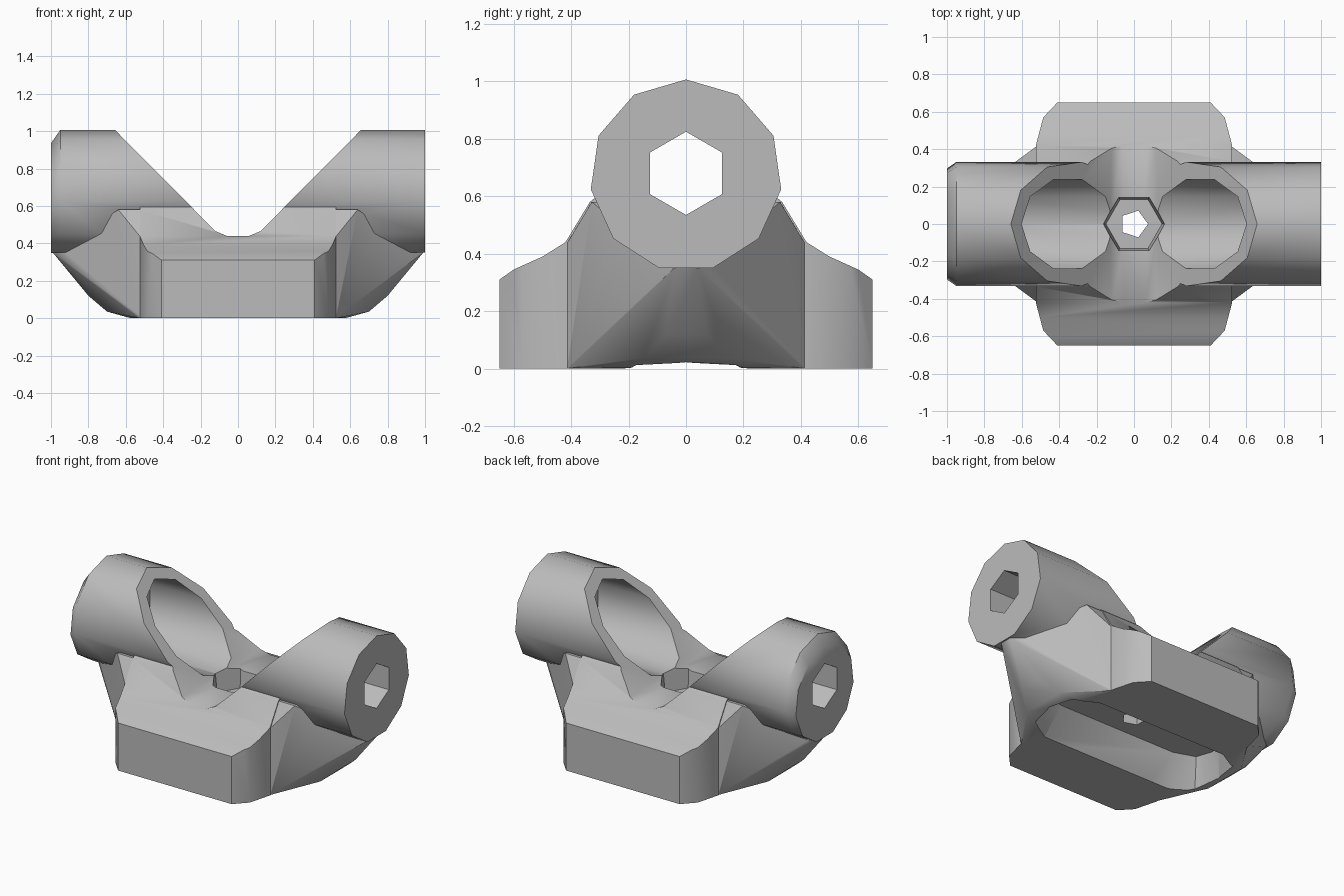
import bpy, bmesh, math

if "Cube" in bpy.data.objects:
    bpy.data.objects.remove(bpy.data.objects["Cube"])

grey = bpy.data.materials.new("plain grey")
grey.use_nodes = True
grey.diffuse_color = (0.5, 0.5, 0.5, 1)
grey.node_tree.nodes["Principled BSDF"].inputs["Base Color"].default_value = grey.diffuse_color


def finish(bm, name):
    bmesh.ops.recalc_face_normals(bm, faces=bm.faces)
    mesh = bpy.data.meshes.new(name)
    bm.to_mesh(mesh)
    bm.free()
    mesh.materials.append(grey)
    obj = bpy.data.objects.new(name, mesh)
    bpy.context.collection.objects.link(obj)
    return obj


def loft(name, rings):
    """Closed solid through rings with equal point counts."""
    bm = bmesh.new()
    loops = [[bm.verts.new(p) for p in ring] for ring in rings]
    n = len(loops[0])
    for a, b in zip(loops, loops[1:]):
        for i in range(n):
            bm.faces.new((a[i], a[(i + 1) % n], b[(i + 1) % n], b[i]))
    bm.faces.new(loops[0])
    bm.faces.new(loops[-1])
    return finish(bm, name)


def ring_x(x, radius, z, sides):
    turn = 2 * math.pi / sides
    return [(x, radius * math.sin(i * turn), z + radius * math.cos(i * turn)) for i in range(sides)]


def ring_z(z, radius, sides):
    turn = 2 * math.pi / sides
    return [(radius * math.cos(i * turn), radius * math.sin(i * turn), z) for i in range(sides)]


def mirrored(half):
    """Mirror an outline across its first coordinate."""
    return half + [(-a, b) for a, b in reversed(half)]


def combine(target, tool, operation):
    mod = target.modifiers.new(operation, "BOOLEAN")
    mod.operation = operation
    mod.solver = "EXACT"
    mod.object = tool
    bpy.context.view_layer.objects.active = target
    bpy.ops.object.modifier_apply(modifier=mod.name)
    bpy.data.objects.remove(tool)


# Flared foot: side profile trimmed by a plan outline
profile = mirrored([(0.65, 0), (0.65, 0.31), (0.6, 0.345), (0.5, 0.39), (0.42, 0.44), (0.335, 0.58), (0.25, 0.65)])
body = loft("clamp_body", [[(x, y, z) for y, z in profile] for x in (-0.9, 0.9)])
side = [(0.4, 0.66), (0.485, 0.57), (0.525, 0.42)]
plan = mirrored(side + [(x, -y) for x, y in reversed(side)])
combine(body, loft("foot_trim", [[(x, y, z) for x, y in plan] for z in (-0.1, 0.9)]), "INTERSECT")

# Boat-shaped keels that blend the foot into the tube ends
keel = [(0.3, 0.4, 0), (0.522, 0.415, 0), (0.522, 0.415, 0.435), (0.64, 0.328, 0.58), (0.58, 0.22, 0.002),
        (0.7, 0.15, 0.035), (0.8, 0.07, 0.12), (0.855, 0, 0.235), (0.78, 0.2, 0.295),
        (0.99, 0.04, 0.35), (0.3, 0.33, 0.58)]
for sign in (-1, 1):
    bm = bmesh.new()
    for x, y, z in keel:
        for m in (-1, 1):
            bm.verts.new((sign * x, m * y, z))
    bmesh.ops.remove_doubles(bm, verts=bm.verts, dist=0.001)
    result = bmesh.ops.convex_hull(bm, input=bm.verts)
    spare = [g for g in result["geom_interior"] if isinstance(g, bmesh.types.BMVert)]
    bmesh.ops.delete(bm, geom=spare, context="VERTS")
    combine(body, finish(bm, "keel"), "UNION")

# Main tube, with one end slightly bevelled
tube = loft("tube", [ring_x(-1, 0.3, 0.635, 11), ring_x(-0.95, 0.335, 0.672, 11), ring_x(1, 0.335, 0.672, 11)])
combine(body, tube, "UNION")

# V-shaped saddle across the top
vee = mirrored([(0.86, 1.21), (0.12, 0.465), (0.06, 0.44)])
combine(body, loft("saddle_cutter", [[(x, y, z) for x, z in vee] for y in (-1, 1)]), "DIFFERENCE")

# Wide inner bore and narrower end holes
combine(body, loft("bore_cutter", [ring_x(x, 0.25, 0.7, 10) for x in (-0.8, 0.8)]), "DIFFERENCE")
combine(body, loft("end_hole_cutter", [ring_x(x, 0.145, 0.68, 6) for x in (-1.2, 1.2)]), "DIFFERENCE")

# Slot in the underside with strongly tapered sides
slot = mirrored([(0.47, 0.26), (0.62, 0.18), (0.66, 0), (0.62, -0.18), (0.47, -0.26)])
slot_rings = [[(x * s, y * t, z) for x, y in slot] for z, s, t in ((-0.05, 1.02, 1.1), (0.185, 0.92, 0.6))]
combine(body, loft("slot_cutter", slot_rings), "DIFFERENCE")

# Central hexagonal pocket and drain hole
combine(body, loft("pocket_cutter", [ring_z(0.33, 0.15, 6), ring_z(0.6, 0.18, 6)]), "DIFFERENCE")
combine(body, loft("drain_cutter", [ring_z(0.1, 0.075, 5), ring_z(0.5, 0.075, 5)]), "DIFFERENCE")

# Soft shading over the gentle facets
bpy.ops.object.select_all(action="DESELECT")
body.select_set(True)
bpy.context.view_layer.objects.active = body
bpy.ops.object.shade_smooth_by_angle(angle=math.radians(38))
